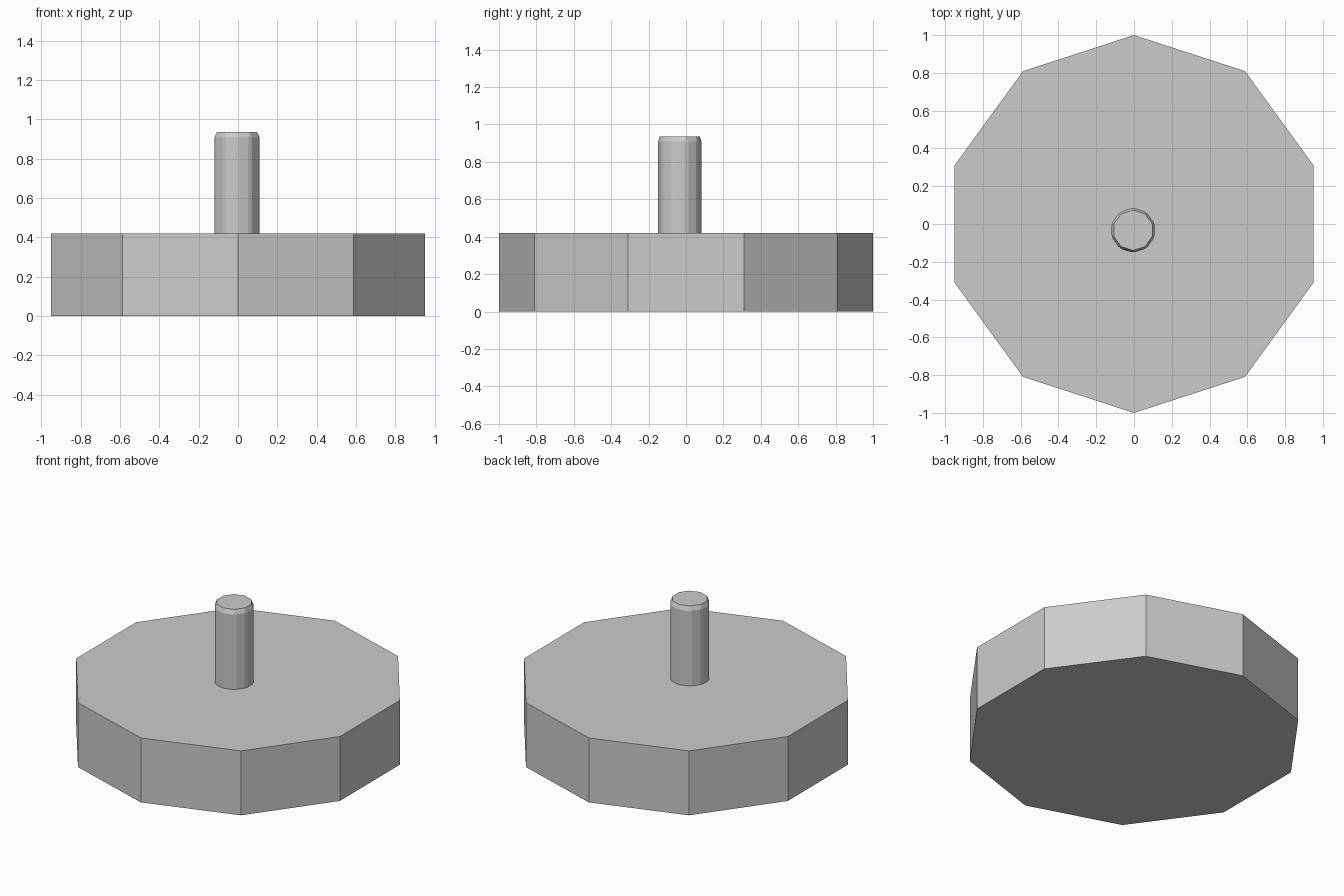
import bpy

if "Cube" in bpy.data.objects:
    bpy.data.objects.remove(bpy.data.objects["Cube"])

SIDES = 10


def prism(name, center, radius, bottom, top):
    """Unit ten-sided cylinder scaled to size."""
    bpy.ops.mesh.primitive_cylinder_add(
        vertices=SIDES, radius=1, depth=2,
        location=(center[0], center[1], (bottom + top) / 2))
    obj = bpy.context.object
    obj.name = name
    obj.scale = (radius, radius, (top - bottom) / 2)
    return obj


# Broad flat-sided base
base = prism("base", (0, 0), 1.0, 0.0, 0.42)

# Thin peg sunk slightly into the base, just off centre
peg = prism("peg", (-0.005, -0.033), 0.1195, 0.375, 0.937)

# Chamfer on all peg edges; the object's scale makes it taller than wide
bevel = peg.modifiers.new("chamfer", 'BEVEL')
bevel.width = 0.1
bevel.segments = 1
bevel.limit_method = 'ANGLE'
